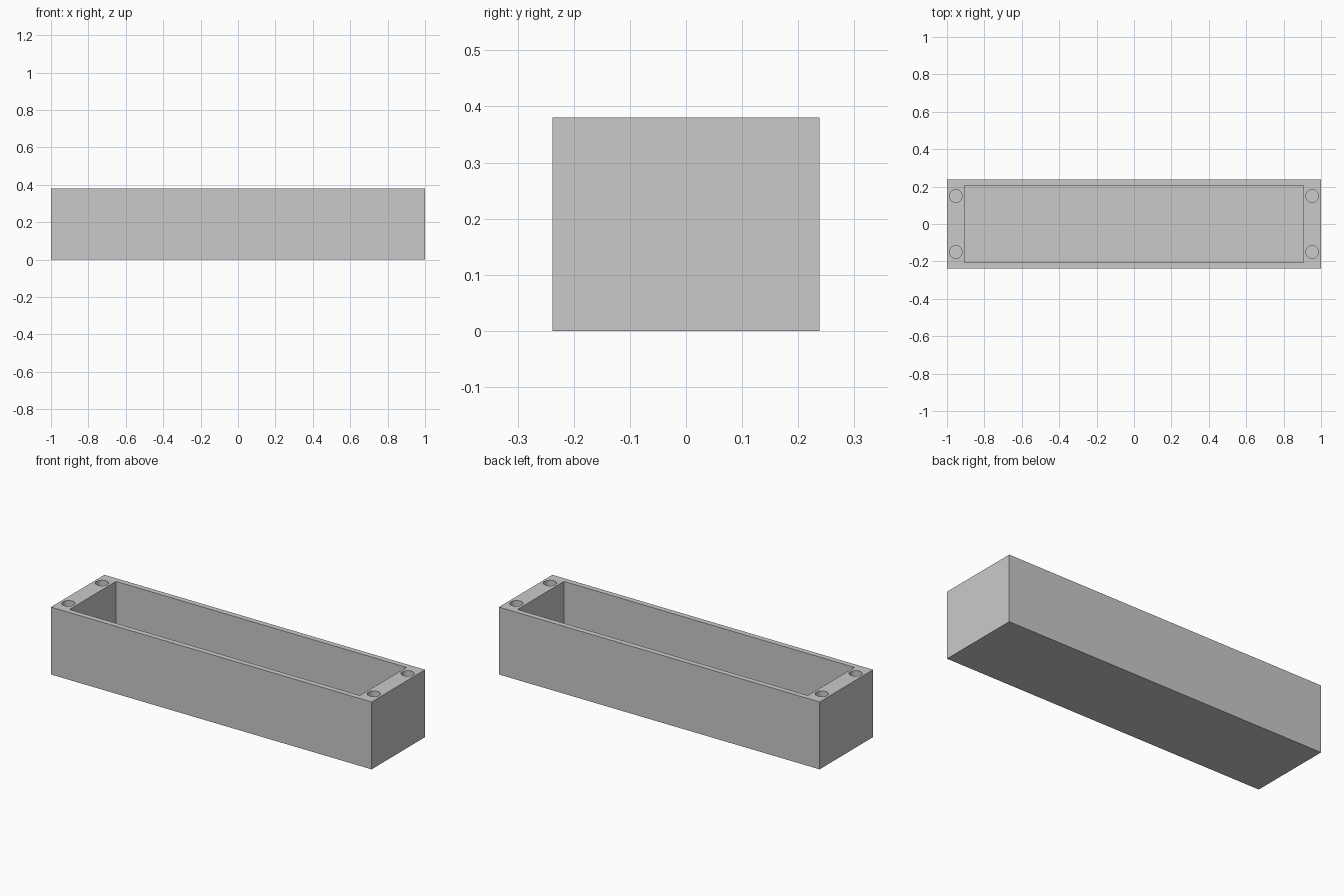
import bpy
from math import radians

if "Cube" in bpy.data.objects:
    bpy.data.objects.remove(bpy.data.objects["Cube"], do_unlink=True)

LENGTH, WIDTH, HEIGHT = 2.0, 0.476, 0.38
CAVITY_LENGTH, CAVITY_WIDTH, FLOOR = 1.812, 0.414, 0.06
HOLE_X, HOLE_Y, HOLE_RADIUS, HOLE_DEPTH = 0.953, 0.15, 0.034, 0.2
OVERSHOOT = 0.1

grey = bpy.data.materials.new("plain grey")
grey.use_nodes = True
colour = (0.59, 0.59, 0.59, 1)
grey.diffuse_color = colour
grey.node_tree.nodes["Principled BSDF"].inputs["Base Color"].default_value = colour


def block(name, length, width, bottom, top):
    bpy.ops.mesh.primitive_cube_add(size=1, location=(0, 0, (bottom + top) / 2))
    obj = bpy.context.object
    obj.name = name
    obj.scale = (length, width, top - bottom)
    bpy.ops.object.transform_apply(location=True, rotation=False, scale=True)
    obj.data.materials.append(grey)
    return obj


def hole(x, y):
    depth = HOLE_DEPTH + OVERSHOOT
    bpy.ops.mesh.primitive_cylinder_add(
        vertices=48, radius=HOLE_RADIUS, depth=depth,
        location=(x, y, HEIGHT + OVERSHOOT - depth / 2))
    obj = bpy.context.object
    obj.name = "screw_hole_cutter"
    obj.data.materials.append(grey)
    return obj


def cut(body, cutter):
    cutter.hide_render = True
    mod = body.modifiers.new("cut", "BOOLEAN")
    mod.operation = "DIFFERENCE"
    mod.solver = "EXACT"
    mod.object = cutter
    bpy.context.view_layer.objects.active = body
    bpy.ops.object.modifier_apply(modifier=mod.name)
    bpy.data.objects.remove(cutter, do_unlink=True)


# Open-topped box with thick end walls
box = block("box_body", LENGTH, WIDTH, 0, HEIGHT)
cut(box, block("cavity_cutter", CAVITY_LENGTH, CAVITY_WIDTH, FLOOR, HEIGHT + OVERSHOOT))

# Blind screw holes in the four corners of the rim
for x in (-HOLE_X, HOLE_X):
    for y in (-HOLE_Y, HOLE_Y):
        cut(box, hole(x, y))

# Smooth hole walls, sharp edges elsewhere
bpy.ops.object.select_all(action="DESELECT")
box.select_set(True)
bpy.context.view_layer.objects.active = box
bpy.ops.object.shade_smooth_by_angle(angle=radians(30))
